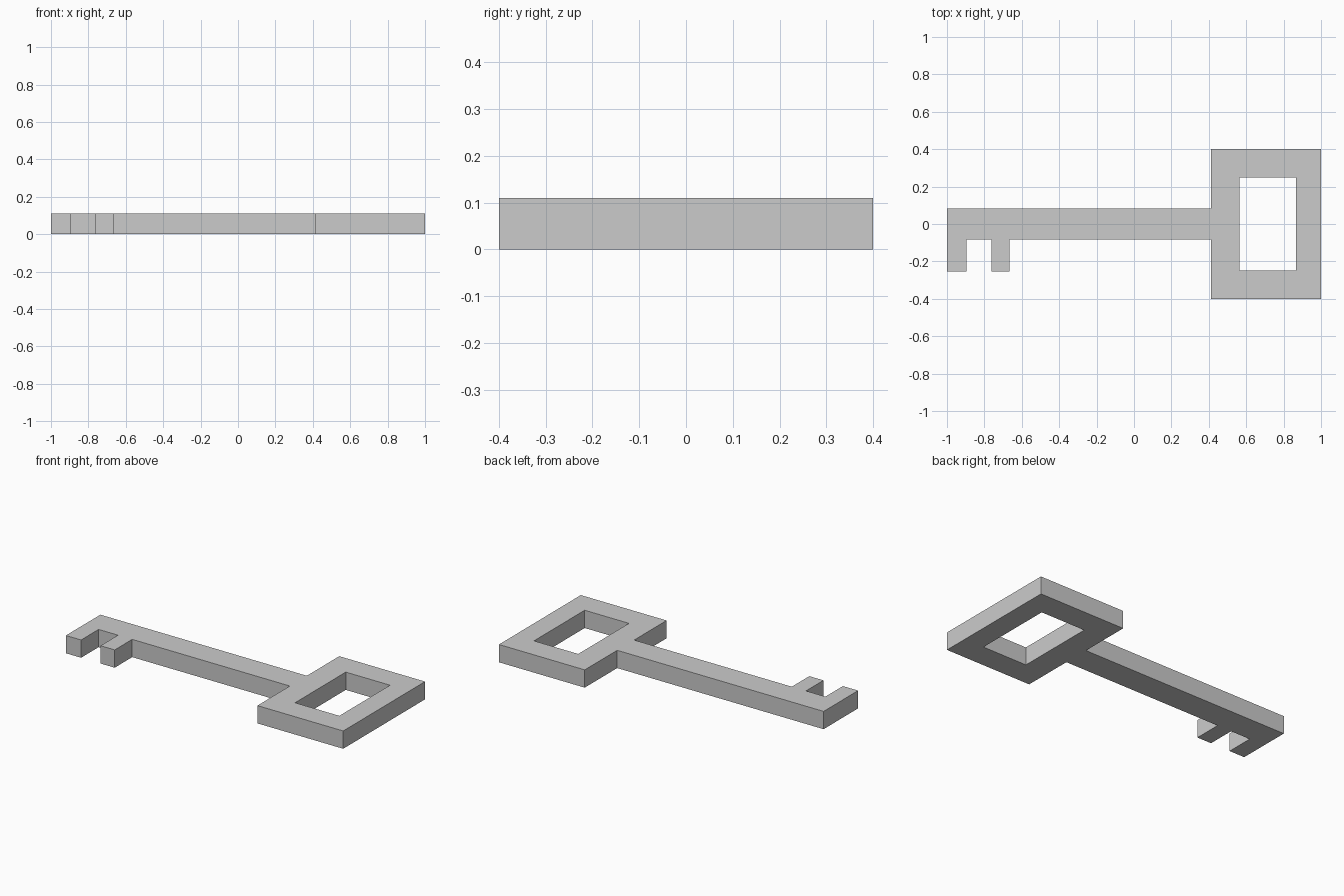
import bpy, bmesh

if "Cube" in bpy.data.objects:
    bpy.data.objects.remove(bpy.data.objects["Cube"])

THICKNESS = 0.11
SHAFT, BOW, TOOTH = 0.083, 0.40, -0.254   # half widths and tooth tip

# Outer silhouette: teeth, shaft, then the rectangular bow
outline = [
    (-1.0, SHAFT), (-1.0, TOOTH), (-0.896, TOOTH), (-0.896, -SHAFT),
    (-0.763, -SHAFT), (-0.763, TOOTH), (-0.666, TOOTH), (-0.666, -SHAFT),
    (0.413, -SHAFT), (0.413, -BOW), (1.0, -BOW),
    (1.0, BOW), (0.413, BOW), (0.413, SHAFT),
]
# Window in the bow
window = [(0.564, -0.248), (0.867, -0.248), (0.867, 0.248), (0.564, 0.248)]


def add_loop(bm, points):
    verts = [bm.verts.new((x, y, 0)) for x, y in points]
    return [bm.edges.new((v, verts[(i + 1) % len(verts)])) for i, v in enumerate(verts)]


# Fill the flat profile and extrude it to full thickness
bm = bmesh.new()
edges = add_loop(bm, outline) + add_loop(bm, window)
bmesh.ops.triangle_fill(bm, edges=edges, use_beauty=True, normal=(0, 0, 1))
solid = bmesh.ops.extrude_face_region(bm, geom=bm.faces[:], use_keep_orig=True)
top = [g for g in solid["geom"] if isinstance(g, bmesh.types.BMVert)]
bmesh.ops.translate(bm, verts=top, vec=(0, 0, THICKNESS))
bmesh.ops.recalc_face_normals(bm, faces=bm.faces[:])

mesh = bpy.data.meshes.new("key")
bm.to_mesh(mesh)
bm.free()
key = bpy.data.objects.new("key", mesh)
bpy.context.collection.objects.link(key)
